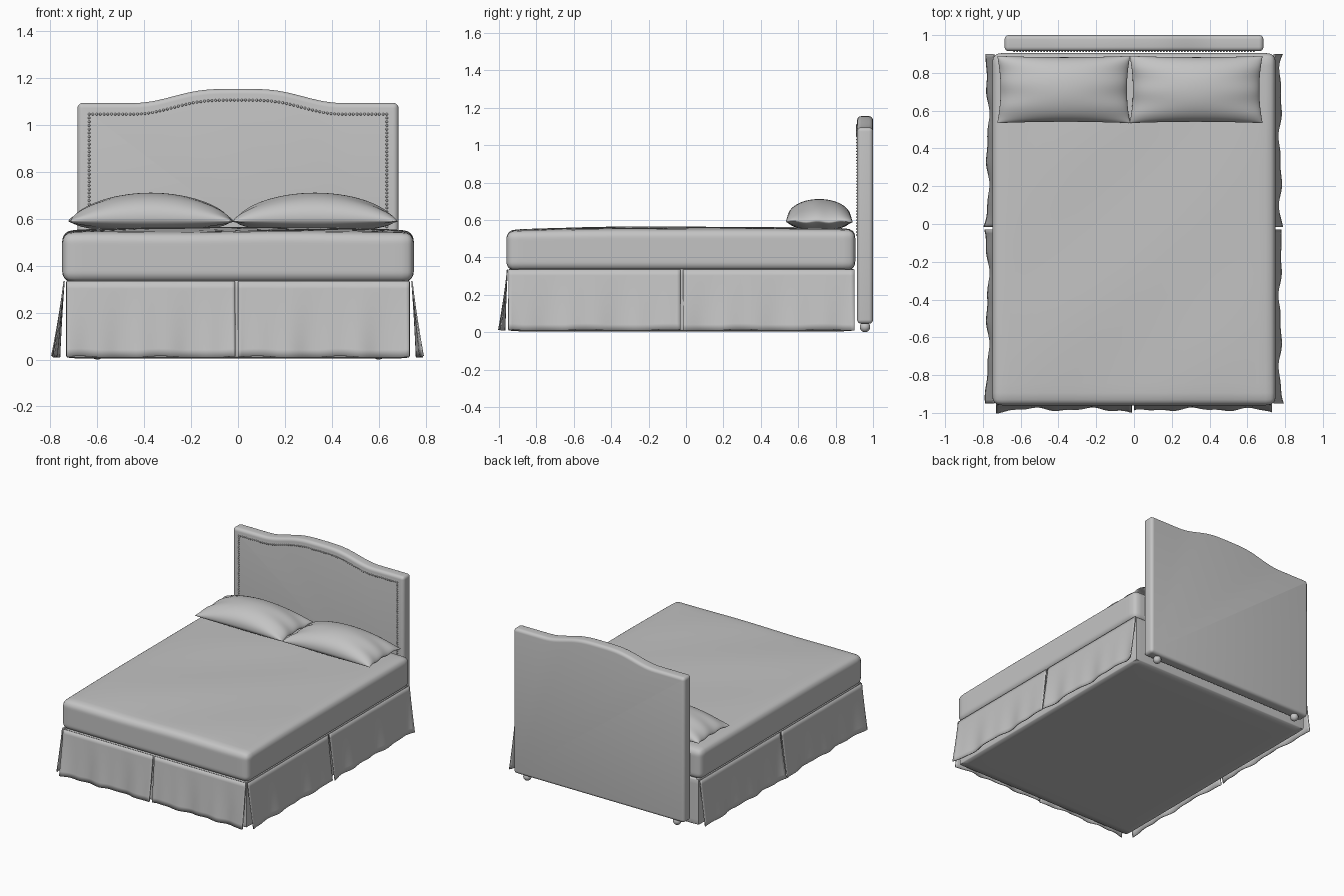
import bpy, bmesh, math
from mathutils import Vector

cube = bpy.data.objects.get("Cube")
if cube:
    bpy.data.objects.remove(cube, do_unlink=True)

fabric = bpy.data.materials.new("grey fabric")
fabric.use_nodes = True
GREY = (0.55, 0.55, 0.55, 1)
fabric.diffuse_color = GREY
fabric.node_tree.nodes["Principled BSDF"].inputs["Base Color"].default_value = GREY


def finish(name, bm, angle=40):
    """Turn a bmesh into a smooth shaded object."""
    bmesh.ops.recalc_face_normals(bm, faces=bm.faces)
    mesh = bpy.data.meshes.new(name)
    bm.to_mesh(mesh)
    bm.free()
    mesh.materials.append(fabric)
    obj = bpy.data.objects.new(name, mesh)
    bpy.context.collection.objects.link(obj)
    bpy.ops.object.select_all(action="DESELECT")
    obj.select_set(True)
    bpy.context.view_layer.objects.active = obj
    bpy.ops.object.shade_smooth_by_angle(angle=math.radians(angle))
    return obj


def smooth(t):
    t = max(0, min(1, t))
    return t * t * (3 - 2 * t)


def rounded_box(name, low, high, radius, cuts=24, shape=None):
    """Dense box with rounded edges; shape may move each point."""
    low, high = Vector(low), Vector(high)
    mid, half = (low + high) / 2, (high - low) / 2
    bm = bmesh.new()
    bmesh.ops.create_cube(bm, size=2)
    bmesh.ops.subdivide_edges(bm, edges=bm.edges, cuts=cuts, use_grid_fill=True)
    for v in bm.verts:
        p = Vector([math.sin(c * math.pi / 2) * h for c, h in zip(v.co, half)])
        core = Vector([max(radius - h, min(h - radius, c)) for c, h in zip(p, half)])
        v.co = mid + core + (p - core).normalized() * radius
        if shape:
            shape(v.co)
    return finish(name, bm, 60)


# Mattress with a softly crowned, creased top and bulging sides
def soften(p):
    u, v = p.x / 0.75, (p.y + 0.03) / 0.93
    lift = smooth((p.z - 0.34) / 0.2)
    p.z += lift * (0.012 * (1 - u ** 4) * (1 - v ** 4) - 0.008 * smooth(-v - 0.3)
                   + 0.003 * math.sin(6 * p.x - 7 * p.y) * (1 - u * u))


rounded_box("mattress", (-0.75, -0.96, 0.33), (0.75, 0.905, 0.55), 0.045, shape=soften)
rounded_box("bed_base", (-0.733, -0.95, 0.005), (0.733, 0.9, 0.34), 0.012, cuts=8)


# Bed skirt: flared cloth panels with wavy hems
def skirt_panel(name, start, end, outward, flare, phase):
    start, end, outward = Vector(start), Vector(end), Vector(outward)
    cols, rows = 48, 10
    bm = bmesh.new()
    grid = []
    for j in range(rows + 1):
        t = j / rows
        line = []
        for i in range(cols + 1):
            s = i / cols
            wave = 0.007 * math.sin(15 * s + phase) + 0.004 * math.sin(31 * s + 2 * phase)
            ends = 0.015 * abs(2 * s - 1) ** 8
            p = start.lerp(end, s) + outward * (flare * t + (wave + ends) * t ** 1.5)
            p.z = 0.335 - t * (0.326 - 0.006 * max(0, math.sin(13 * s + phase)))
            line.append(bm.verts.new(p))
        grid.append(line)
    for a, b in zip(grid, grid[1:]):
        for i in range(cols):
            bm.faces.new((a[i], a[i + 1], b[i + 1], b[i]))
    panel = finish(name, bm)
    solid = panel.modifiers.new("cloth", "SOLIDIFY")
    solid.thickness = 0.006
    solid.offset = 0


for side, label in ((-1, "right"), (1, "left")):
    x = 0.742 * side
    skirt_panel(label + "_skirt_front", (x, -0.95, 0), (x, -0.03, 0), (side, 0, 0), 0.03, 1.0 + side)
    skirt_panel(label + "_skirt_rear", (x, -0.015, 0), (x, 0.9, 0), (side, 0, 0), 0.03, 2.5 + side)
    skirt_panel("foot_skirt_" + label, (x * 0.985, -0.955, 0), (0.006 * side - 0.006, -0.955, 0),
                (0, -1, 0), 0.024, 1.6 + side)


# Pillows: puffed grids with pinched corners
def pillow(name, cx, half_x, seed):
    cy, half_y, n = 0.712, 0.178, 32
    bm = bmesh.new()
    bmesh.ops.create_grid(bm, x_segments=n, y_segments=n, size=1)
    bm.faces.ensure_lookup_table()
    copy = bmesh.ops.duplicate(bm, geom=bm.verts[:] + bm.edges[:] + bm.faces[:])["geom"]
    lower = {g for g in copy if isinstance(g, bmesh.types.BMVert)}
    for v in bm.verts:
        u, w = (math.sin(c * math.pi / 2) for c in v.co.xy)
        puff = max(0, 1 - u * u) ** 0.6 * max(0, 1 - w * w) ** 0.45
        seam = 0.604 - 0.012 * u * u + 0.004 * math.sin(9 * w + seed) * u * u
        height = -0.062 if v in lower else 0.108
        v.co = (cx + half_x * u * (1 - 0.05 * (1 - w * w)),
                cy + half_y * w * (1 - 0.04 * (1 - u * u)),
                seam + height * puff)
    bmesh.ops.remove_doubles(bm, verts=bm.verts, dist=0.0005)
    finish(name, bm, 70)


pillow("right_pillow", -0.372, 0.352, 0)
pillow("left_pillow", 0.329, 0.352, 2)


# Headboard: arched outline, extruded and rounded
def crest(x):
    rise = smooth((0.44 - abs(x)) / 0.44)
    return 1.095 + 0.06 * math.sin(rise * math.pi / 2)


bm = bmesh.new()
steps = 56
outline = [(-0.685, 0.045), (0.685, 0.045)]
for i in range(steps + 1):
    x = 0.685 - 1.37 * i / steps
    outline.append((x, crest(x)))
face = bm.faces.new([bm.verts.new((x, 0.915, z)) for x, z in outline])
moved = bmesh.ops.extrude_face_region(bm, geom=[face])["geom"]
bmesh.ops.translate(bm, vec=(0, 0.085, 0), verts=[g for g in moved if isinstance(g, bmesh.types.BMVert)])
bmesh.ops.recalc_face_normals(bm, faces=bm.faces)
rims = [e for e in bm.edges if e.calc_face_angle(0) > 0.6]
bmesh.ops.bevel(bm, geom=rims, offset=0.022, segments=5, profile=0.5, affect="EDGES")
finish("headboard", bm, 30)

# Nailhead trim following the headboard edge
bm = bmesh.new()
spots = []
count = 80
for i in range(count + 1):
    x = -0.635 + 1.27 * i / count
    spots.append((x, crest(x) - 0.048))
for i in range(1, 34):
    spots += [(side * 0.635, 1.047 - 0.016 * i) for side in (-1, 1)]
for x, z in spots:
    made = bmesh.ops.create_uvsphere(bm, u_segments=8, v_segments=5, radius=0.0055)
    bmesh.ops.translate(bm, vec=(x, 0.915, z), verts=made["verts"])
finish("nailhead_trim", bm, 80)

# Round feet under the headboard
for side, label in ((-1, "right"), (1, "left")):
    bm = bmesh.new()
    made = bmesh.ops.create_uvsphere(bm, u_segments=20, v_segments=12, radius=0.028)
    for v in bm.verts:
        v.co = Vector((side * 0.6, 0.957, 0.028)) + v.co
    bmesh.ops.create_cone(bm, cap_ends=True, segments=16, radius1=0.014, radius2=0.014, depth=0.03)
    for v in bm.verts:
        if abs(v.co.x) < 0.1:
            v.co += Vector((side * 0.6, 0.957, 0.05))
    finish(label + "_foot", bm, 50)
